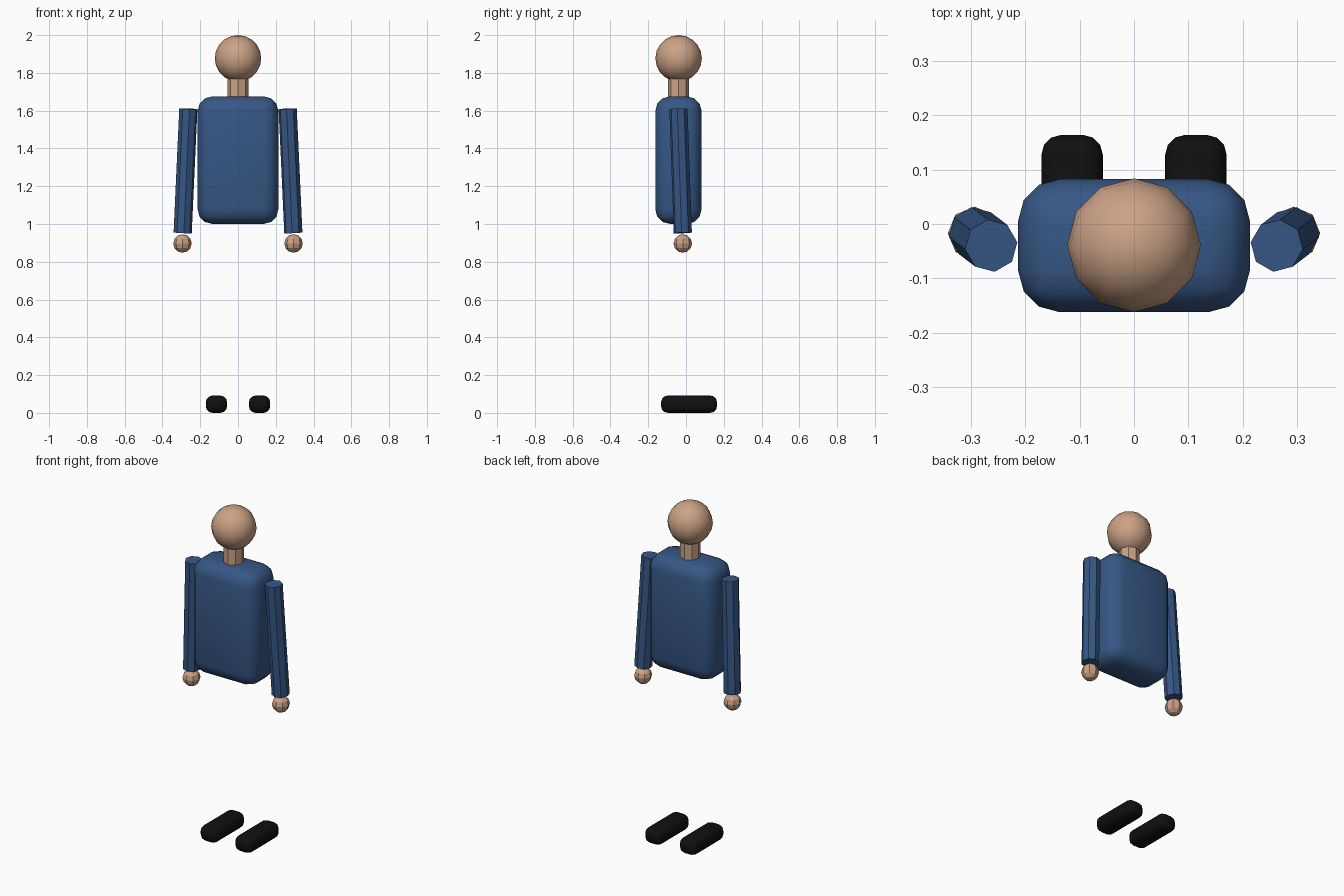
import bpy
from mathutils import Vector

cube = bpy.data.objects.get("Cube")
if cube:
    bpy.data.objects.remove(cube, do_unlink=True)


def material(name, rgb):
    mat = bpy.data.materials.new(name)
    mat.use_nodes = True
    colour = (*rgb, 1.0)
    mat.diffuse_color = colour
    mat.node_tree.nodes["Principled BSDF"].inputs["Base Color"].default_value = colour
    return mat


SKIN = material("skin tan", (0.60, 0.36, 0.235))
SHIRT = material("shirt blue", (0.037, 0.095, 0.235))
SHOE = material("shoe black", (0.005, 0.005, 0.005))


def finish(name, mat, smooth=False):
    obj = bpy.context.object
    obj.name = name
    obj.data.materials.append(mat)
    if smooth:
        bpy.ops.object.shade_smooth()
    return obj


def rounded_box(name, centre, size, radius, mat):
    bpy.ops.mesh.primitive_cube_add(size=1, location=centre)
    obj = finish(name, mat, smooth=True)
    obj.scale = size
    bpy.ops.object.transform_apply(location=False, rotation=False, scale=True)
    bevel = obj.modifiers.new("rounding", 'BEVEL')
    bevel.width = radius
    bevel.segments = 3


def ball(name, centre, radius, segments, rings, smooth):
    bpy.ops.mesh.primitive_uv_sphere_add(
        segments=segments, ring_count=rings, radius=radius, location=centre)
    finish(name, SKIN, smooth)


def tube(name, start, end, radius, mat):
    start, end = Vector(start), Vector(end)
    axis = end - start
    bpy.ops.mesh.primitive_cylinder_add(
        vertices=8, radius=radius, depth=axis.length, location=(start + end) / 2,
        rotation=axis.to_track_quat('Z', 'Y').to_euler())
    finish(name, mat)


# Head, neck and torso
ball("head", (0, -0.039, 1.877), 0.123, 12, 10, True)
tube("neck", (0, -0.04, 1.64), (0, -0.04, 1.77), 0.055, SKIN)
rounded_box("torso", (0, -0.04, 1.338), (0.427, 0.245, 0.675), 0.077, SHIRT)

# Paired arms, hands and shoes
for side, s in (("left", 1), ("right", -1)):
    tube(side + "_arm", (s * 0.263, -0.04, 1.61), (s * 0.293, -0.017, 0.953), 0.0485, SHIRT)
    ball(side + "_hand", (s * 0.294, -0.017, 0.897), 0.049, 8, 6, False)
    rounded_box(side + "_shoe", (s * 0.114, 0.016, 0.046), (0.113, 0.296, 0.092), 0.036, SHOE)
